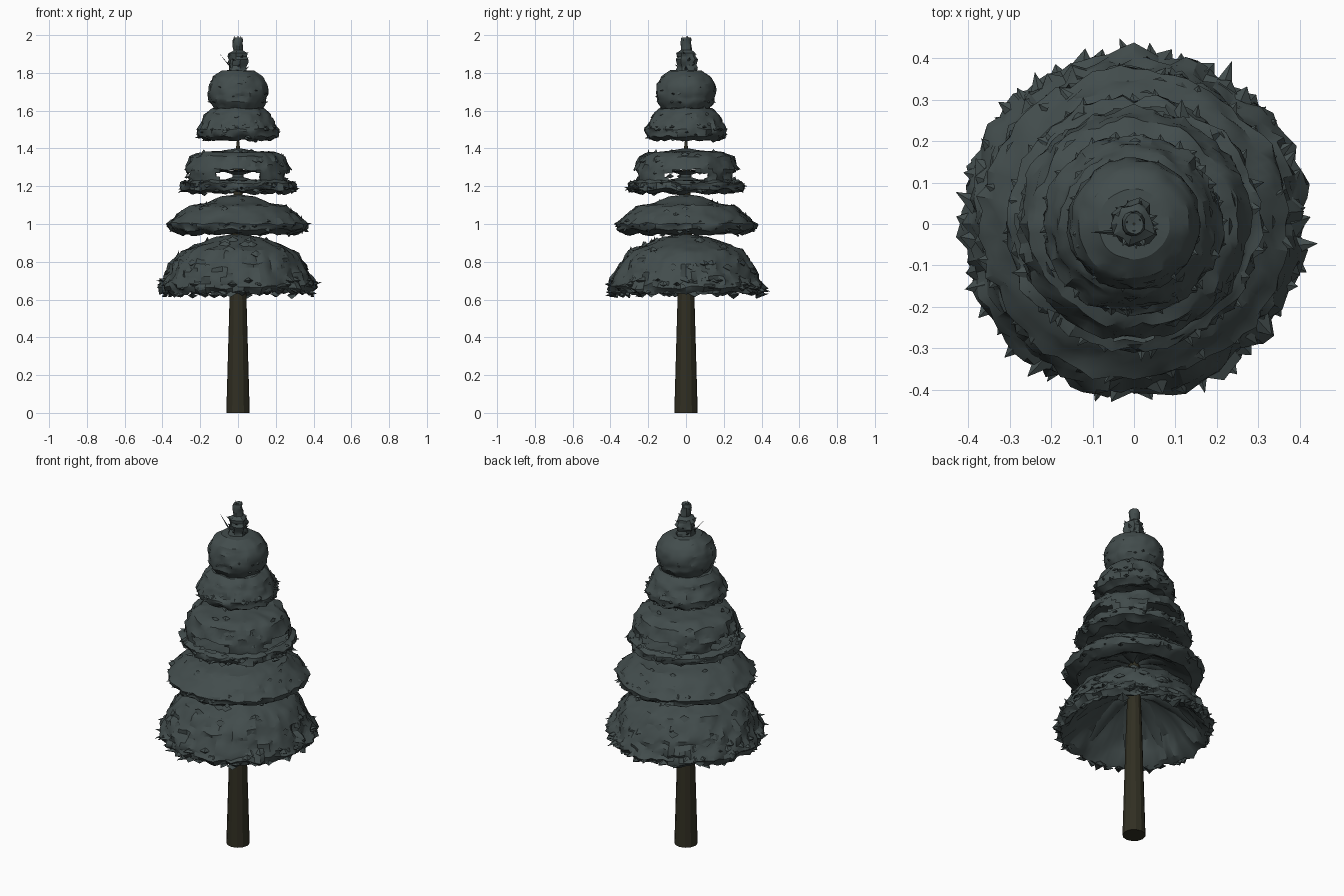
import bpy, bmesh, math, random
from mathutils import Vector, noise

if "Cube" in bpy.data.objects:
    bpy.data.objects.remove(bpy.data.objects["Cube"])

random.seed(7)
TAU = 2 * math.pi


def material(name, rgb):
    m = bpy.data.materials.new(name)
    m.diffuse_color = (*rgb, 1)
    m.use_nodes = True
    m.node_tree.nodes["Principled BSDF"].inputs["Base Color"].default_value = m.diffuse_color
    return m


GREEN = material("dark pine green", (0.055, 0.073, 0.073))
BARK = material("dark bark", (0.030, 0.028, 0.016))


def finish(bm, name, mat, angle=None):
    me = bpy.data.meshes.new(name)
    bm.to_mesh(me)
    bm.free()
    me.materials.append(mat)
    ob = bpy.data.objects.new(name, me)
    bpy.context.collection.objects.link(ob)
    if angle:
        bpy.ops.object.select_all(action='DESELECT')
        ob.select_set(True)
        bpy.context.view_layer.objects.active = ob
        bpy.ops.object.shade_smooth_by_angle(angle=math.radians(angle))
    return ob


def refine(profile, n):
    out = []
    for (r0, z0), (r1, z1) in zip(profile, profile[1:]):
        out += [(r0 + (r1 - r0) * i / n, z0 + (z1 - z0) * i / n) for i in range(n)]
    return out + [profile[-1]]


def lathe(bm, profile, segs, shape=lambda v: v):
    rings = []
    for r, z in profile:
        rings.append([bm.verts.new(shape(Vector((r * math.cos(TAU * i / segs),
                                                 r * math.sin(TAU * i / segs), z))))
                      for i in range(segs)])
    for a, b in zip(rings, rings[1:]):
        for i in range(segs):
            j = (i + 1) % segs
            bm.faces.new((b[i], b[j], a[j], a[i]))
    return rings


def tuft(bm, base, direction, size, width):
    # pointed flake of needles: a flattened four-sided spike
    d = direction.normalized()
    side = d.cross(Vector((0, 0, 1))).normalized() * width
    up = Vector((0, 0, 1)) * width * 0.55
    ring = [bm.verts.new(base + o - d * size * 0.5) for o in (side, up, -side, -up)]
    tip = bm.verts.new(base + d * size)
    for i in range(4):
        bm.faces.new((ring[i], ring[(i + 1) % 4], tip))


def tier(name, outer, inner, rough, tufts, spike, segs=72, window=None, extra=None):
    bm = bmesh.new()
    seed = Vector((random.uniform(0, 50), random.uniform(0, 50), 0))
    z_low = min(p[1] for p in outer)
    r_max = max(p[0] for p in outer)

    def shape(v):
        a = math.atan2(v.y, v.x)
        w = math.hypot(v.x, v.y) / r_max
        big = noise.noise(v * 9 + seed)
        fine = noise.noise(v * 26 + seed)
        k = 1 + w * rough * (0.6 * big + 1.2 * fine) / r_max
        # drooping scalloped hem
        fall = max(0, 1 - (v.z - z_low) / 0.08) * w
        dz = rough * 0.7 * noise.noise(v * 18 - seed) * w
        dz += fall * 0.007 * (1 + math.sin(a * 11 + big * 3))
        return Vector((v.x * k, v.y * k, v.z + dz))

    lathe(bm, refine(outer, 3) + refine(inner, 2), segs, shape)
    if window:
        # oval see-through gaps on the four sides
        mid, half = window
        gone = []
        for f in bm.faces:
            c = f.calc_center_median()
            a = math.degrees(math.atan2(c.y, c.x)) % 90
            a = min(a, 90 - a) / 27
            if a < 1 and abs(c.z - mid) < half * math.sqrt(1 - a * a) and c.xy.length > 0.24:
                gone.append(f)
        bmesh.ops.delete(bm, geom=gone, context='FACES')
    if extra:
        lathe(bm, refine(extra, 2), segs, shape)
    # ragged tips round the hem
    rim = [p for p in refine(outer, 3) if p[0] > r_max * 0.94]
    for i in range(tufts):
        a = TAU * (i + random.uniform(-0.4, 0.4)) / tufts
        r, z = random.choice(rim)
        turn = random.uniform(-0.5, 0.5)
        d = Vector((math.cos(a + turn), math.sin(a + turn), random.uniform(-0.4, 0.4)))
        tuft(bm, Vector((r * math.cos(a), r * math.sin(a), z)), d,
             spike * random.uniform(0.5, 1.15), spike * random.uniform(0.55, 0.9))
    # small flakes lying on the surface
    body = refine(outer, 3)
    for i in range(int(tufts * 1.3)):
        a = random.uniform(0, TAU)
        r, z = random.choice(body[5:])
        d = Vector((math.cos(a), math.sin(a), random.uniform(-1.4, -0.3)))
        tuft(bm, Vector((r * math.cos(a), r * math.sin(a), z)), d,
             spike * 0.4, spike * 0.8)
    return finish(bm, name, GREEN, 28)


# Trunk, tapering up through the tiers
bm = bmesh.new()
rings = lathe(bm, [(0.004, 1.46), (0.012, 1.39), (0.022, 1.25), (0.03, 1.0),
                   (0.043, 0.67), (0.062, 0)], 12)
bm.faces.new(rings[-1][::-1])
bm.faces.new(rings[0])
bmesh.ops.recalc_face_normals(bm, faces=bm.faces)
finish(bm, "trunk", BARK)

# Foliage tiers: outer profile from the top down, inner profile back up
tier("bottom_tier",
     [(0.02, 0.945), (0.12, 0.93), (0.20, 0.90), (0.30, 0.86), (0.355, 0.79),
      (0.385, 0.72), (0.415, 0.66), (0.395, 0.625)],
     [(0.36, 0.65), (0.29, 0.75), (0.15, 0.84), (0.03, 0.88)], 0.028, 50, 0.040, 84)
tier("second_tier",
     [(0.02, 1.155), (0.09, 1.145), (0.17, 1.11), (0.26, 1.095), (0.32, 1.05),
      (0.372, 1.00), (0.362, 0.965), (0.30, 0.94)],
     [(0.26, 0.96), (0.16, 1.03), (0.03, 1.07)], 0.018, 30, 0.022)
tier("third_tier",
     [(0.015, 1.40), (0.10, 1.385), (0.20, 1.38), (0.25, 1.355), (0.275, 1.29),
      (0.275, 1.23), (0.305, 1.215), (0.30, 1.175), (0.25, 1.158)],
     [(0.22, 1.17), (0.12, 1.20), (0.03, 1.215)],
     0.020, 32, 0.028, window=(1.257, 0.028),
     extra=[(0.265, 1.285), (0.16, 1.28), (0.07, 1.275), (0.03, 1.262), (0.03, 1.248),
            (0.07, 1.236), (0.16, 1.23), (0.265, 1.228)])
tier("fourth_tier",
     [(0.02, 1.62), (0.14, 1.612), (0.175, 1.58), (0.195, 1.54), (0.217, 1.50),
      (0.21, 1.46), (0.17, 1.437)],
     [(0.13, 1.45), (0.08, 1.475), (0.015, 1.49)], 0.016, 28, 0.020, 60)
tier("fifth_tier",
     [(0.015, 1.815), (0.085, 1.812), (0.13, 1.78), (0.153, 1.74), (0.16, 1.69),
      (0.152, 1.645), (0.125, 1.602)],
     [(0.09, 1.62), (0.05, 1.64), (0.01, 1.65)], 0.010, 12, 0.014, 48)

# Drooping folds of branches under the bottom tiers
bm = bmesh.new()
for z, reach, drop in ((0.87, 0.33, 0.17), (1.06, 0.26, 0.09)):
    for i in range(9):
        a = TAU * (i + random.uniform(-0.2, 0.2)) / 9
        out = Vector((math.cos(a), math.sin(a), 0))
        side = Vector((-out.y, out.x, 0))
        prev = None
        for t in (0.06, 0.35, 0.7, 1):
            c = out * reach * t + Vector((0, 0, z - drop * t * t))
            w = 0.035 * math.sin(math.pi * min(t, 0.95)) + 0.006
            row = [bm.verts.new(c + side * w), bm.verts.new(c - Vector((0, 0, 0.025 * (1 - t)))),
                   bm.verts.new(c - side * w)]
            if prev:
                for k in range(2):
                    bm.faces.new((prev[k], prev[k + 1], row[k + 1], row[k]))
            prev = row
finish(bm, "under_branches", GREEN, 40)

# Knobbly tip with a few stray sprigs
bm = bmesh.new()


def knobble(v):
    n = noise.noise(v * 32)
    return Vector((v.x * (1 + 0.45 * n), v.y * (1 + 0.45 * n), v.z))


lathe(bm, refine([(0.002, 1.985), (0.022, 1.988), (0.027, 1.96), (0.027, 1.92),
                  (0.047, 1.905), (0.056, 1.87), (0.046, 1.84), (0.050, 1.815),
                  (0.06, 1.79)], 2), 14, knobble)
for x, y in ((0.012, 0.008), (-0.014, 0.004), (0.0, -0.014)):
    tuft(bm, Vector((x, y, 1.975)), Vector((x, y, 0.08)), 0.024, 0.012)
for i in range(14):
    a = i * 2.4
    d = Vector((math.cos(a), math.sin(a), 0.8))
    tuft(bm, Vector((0.042 * math.cos(a), 0.042 * math.sin(a), 1.82 + 0.006 * i)), d, 0.024, 0.014)
tuft(bm, Vector((-0.06, -0.02, 1.855)), Vector((-0.045, 0, 0.055)), 0.07, 0.008)
finish(bm, "tree_tip", GREEN, 28)
